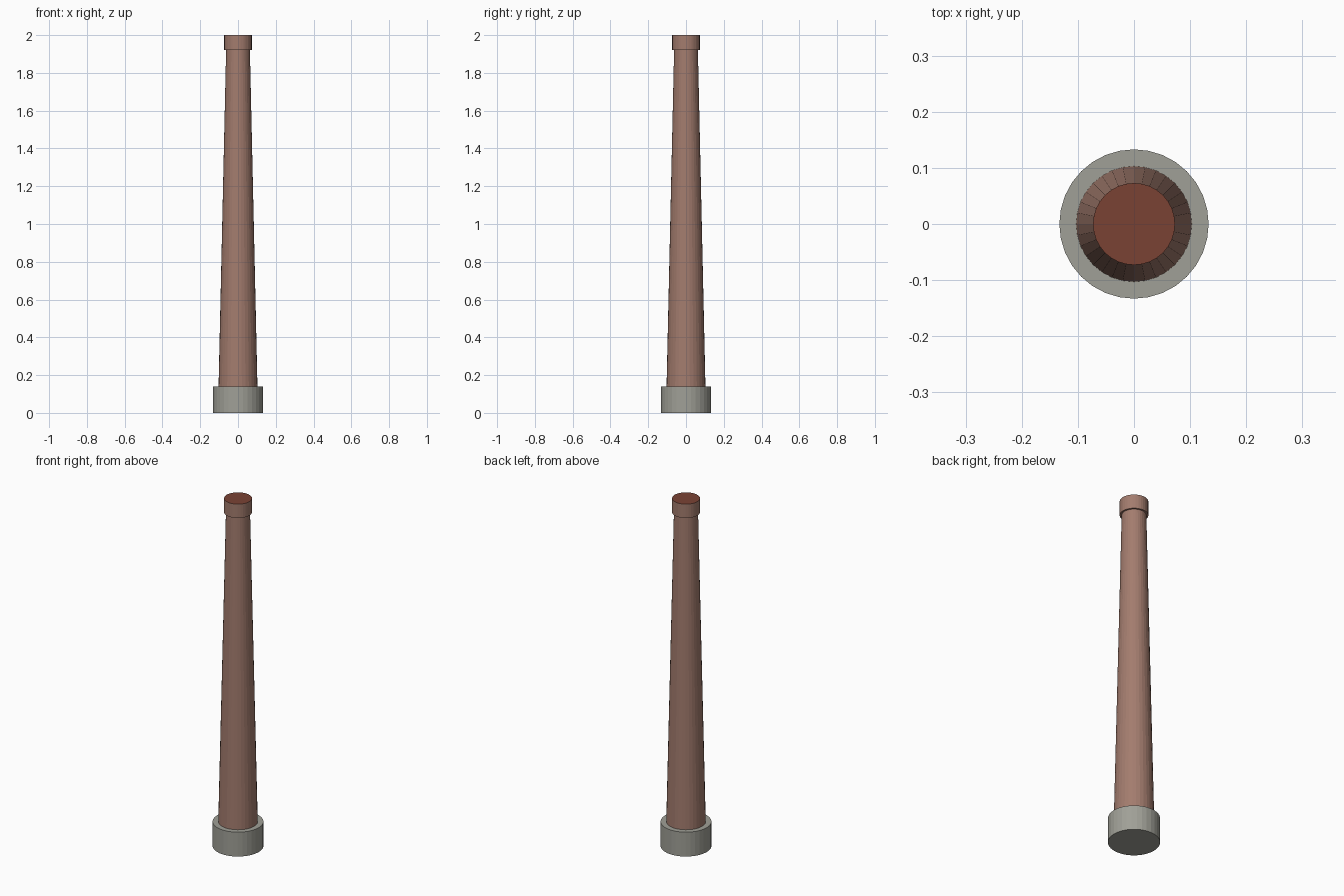
import bpy

if "Cube" in bpy.data.objects:
    bpy.data.objects.remove(bpy.data.objects["Cube"])

def material(name, rgb):
    # sRGB 0-255 to linear viewport colour
    lin = [((c / 255 + 0.055) / 1.055) ** 2.4 for c in rgb]
    m = bpy.data.materials.new(name)
    m.diffuse_color = (*lin, 1)
    m.use_nodes = True
    m.node_tree.nodes["Principled BSDF"].inputs["Base Color"].default_value = m.diffuse_color
    return m

STONE = material("grey stone", (160, 160, 151))
BRICK = material("weathered brick", (163, 124, 110))
DARK = material("dark red brick", (122, 66, 52))

def frustum(name, r0, r1, z0, z1, mat, top_mat=None, sides=32):
    bpy.ops.mesh.primitive_cone_add(vertices=sides, radius1=r0, radius2=r1,
                                    depth=z1 - z0, location=(0, 0, (z0 + z1) / 2))
    ob = bpy.context.object
    ob.name = name
    ob.data.materials.append(mat)
    if top_mat:
        ob.data.materials.append(top_mat)
        for p in ob.data.polygons:
            if p.normal.z > 0.9:
                p.material_index = 1
    return ob

# Round stone footing
frustum("footing", 0.133, 0.133, 0.0, 0.14, STONE)
# Tapering brick shaft
frustum("shaft", 0.103, 0.063, 0.14, 1.92, BRICK)
# Collar at the top, closed with a dark red disc
frustum("collar", 0.073, 0.073, 1.92, 2.0, BRICK, DARK)
